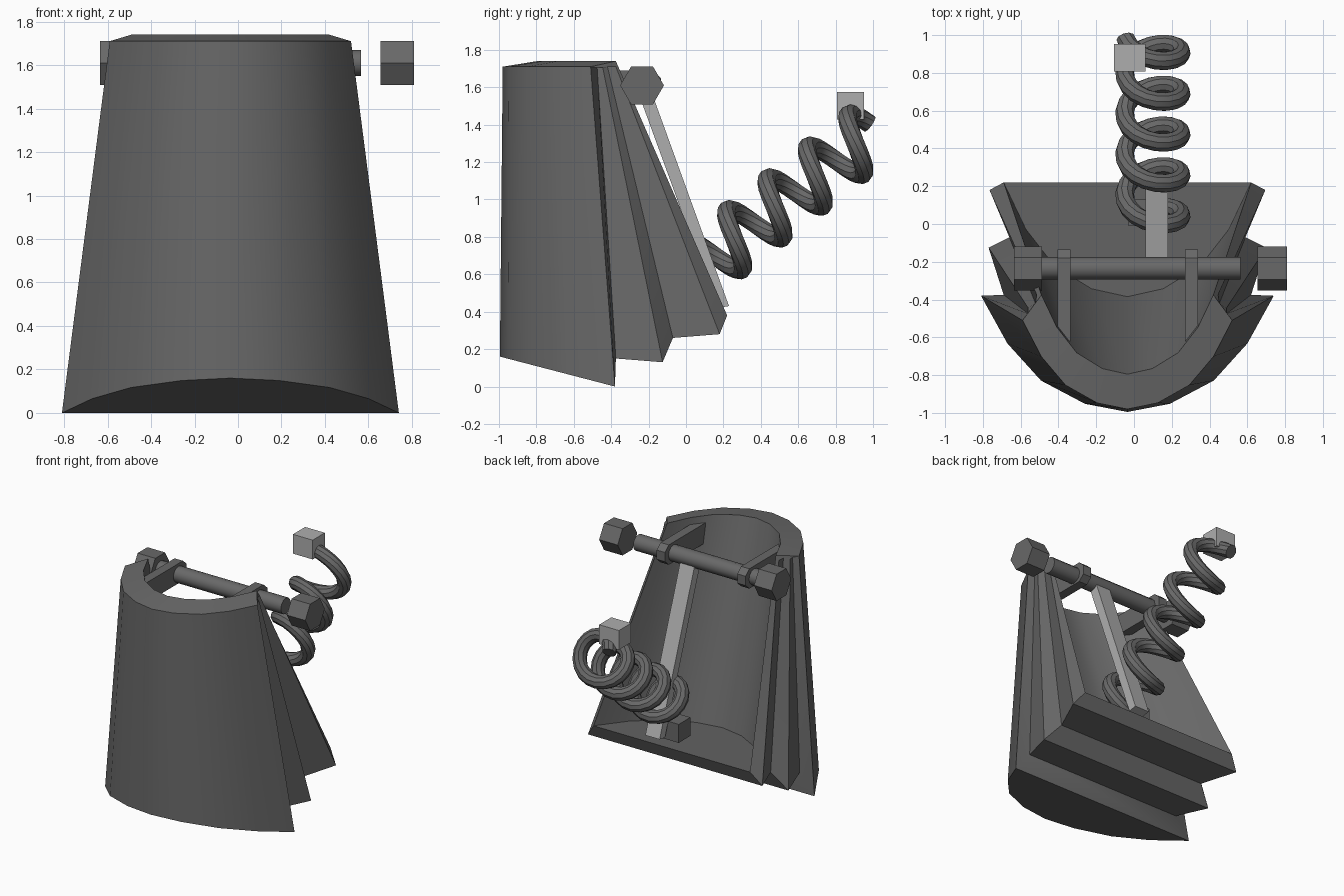
import bpy, bmesh, math
from mathutils import Vector

cube = bpy.data.objects.get("Cube")
if cube:
    bpy.data.objects.remove(cube, do_unlink=True)


def material(name, value):
    m = bpy.data.materials.new(name)
    m.use_nodes = True
    col = (value, value, value, 1)
    m.diffuse_color = col
    m.node_tree.nodes["Principled BSDF"].inputs["Base Color"].default_value = col
    return m


DARK = material("dark grey", 0.14)
LIGHT = material("light grey", 0.42)


def finish(bm, name, mat, smooth=False):
    bmesh.ops.recalc_face_normals(bm, faces=bm.faces)
    me = bpy.data.meshes.new(name)
    bm.to_mesh(me)
    bm.free()
    ob = bpy.data.objects.new(name, me)
    bpy.context.collection.objects.link(ob)
    me.materials.append(mat)
    if smooth:
        bpy.ops.object.select_all(action='DESELECT')
        ob.select_set(True)
        bpy.context.view_layer.objects.active = ob
        bpy.ops.object.shade_smooth_by_angle(angle=math.radians(35))
    return ob


def prism(name, profile, x0, x1, mat, smooth=False):
    """Extrude a (y, z) profile along x."""
    bm = bmesh.new()
    a = [bm.verts.new((x0, y, z)) for y, z in profile]
    b = [bm.verts.new((x1, y, z)) for y, z in profile]
    bm.faces.new(a)
    bm.faces.new(b)
    n = len(a)
    for i in range(n):
        j = (i + 1) % n
        bm.faces.new((a[i], a[j], b[j], b[i]))
    return finish(bm, name, mat, smooth)


def ngon(n, r, y, z):
    return [(y + r * math.cos(2 * math.pi * i / n), z + r * math.sin(2 * math.pi * i / n))
            for i in range(n)]


def box(y, z, s):
    return [(y - s, z - s), (y + s, z - s), (y + s, z + s), (y - s, z + s)]


# Pleated hollow shell: curved front, two notched sides, sloping floor, open back
CX = -0.035
HALF = [(1, 0), (0.82, 0.41), (0.59, 0.73), (0.29, 0.93)]
UNIT = [(-u, v) for u, v in HALF] + [(0, 1)] + HALF[::-1]

bm = bmesh.new()


def arc(hw, y0, y1, z0, z1):
    return [bm.verts.new((CX + u * hw, y0 + (y1 - y0) * v, z0 + (z1 - z0) * v))
            for u, v in UNIT]


out_b = arc(0.775, -0.38, -0.995, 0.0, 0.16)
out_t = arc(0.555, -0.51, -0.98, 1.71, 1.71)
in_b = arc(0.655, 0.22, -0.385, 0.38, 0.31)
in_t = arc(0.455, -0.375, -0.795, 1.74, 1.74)

for i in range(len(UNIT) - 1):
    bm.faces.new((out_b[i], out_b[i + 1], out_t[i + 1], out_t[i]))
    bm.faces.new((in_b[i], in_b[i + 1], in_t[i + 1], in_t[i]))
    bm.faces.new((out_t[i], out_t[i + 1], in_t[i + 1], in_t[i]))
bm.faces.new(out_b)
bm.faces.new(in_b)

# Pleat edges: half width, y, z at the bottom and at the top
PLEATS = [((0.655, -0.375, 0.15), (0.525, -0.475, 1.705)),
          ((0.735, -0.125, 0.13), (0.525, -0.445, 1.705)),
          ((0.625, -0.07, 0.26), (0.487, -0.42, 1.71)),
          ((0.73, 0.18, 0.28), (0.48, -0.375, 1.71))]
chains = []
for side, end in ((-1, 0), (1, -1)):
    low, high = [out_b[end]], [out_t[end]]
    for b, t in PLEATS:
        low.append(bm.verts.new((CX + side * b[0], b[1], b[2])))
        high.append(bm.verts.new((CX + side * t[0], t[1], t[2])))
    low.append(in_b[end])
    high.append(in_t[end])
    for i in range(len(low) - 1):
        bm.faces.new((low[i], low[i + 1], high[i + 1], high[i]))
    bm.faces.new(high)
    chains.append(low)
# Stepped underside running straight across
l, r = chains
for i in range(len(l) - 1):
    bm.faces.new((l[i], l[i + 1], r[i + 1], r[i]))
finish(bm, "pleated_shell", DARK, True)

# Cross bar with hexagonal knobs
BY, BZ = -0.235, 1.61
prism("cross_bar", ngon(12, 0.06, BY, BZ), -0.50, 0.565, DARK, True)
prism("right_knob", ngon(6, 0.117, BY, BZ), -0.635, -0.487, DARK)
prism("left_knob", ngon(6, 0.117, BY, BZ), 0.655, 0.81, DARK)

# Brackets holding the bar
BRACKET = [(-0.62, 1.54), (-0.18, 1.54), (-0.135, 1.58), (-0.135, 1.65),
           (-0.18, 1.69), (-0.62, 1.69)]
prism("right_bracket", BRACKET, -0.405, -0.335, DARK)
prism("left_bracket", BRACKET, 0.27, 0.34, DARK)

# Hanging strap
prism("strap", [(0.165, 0.42), (0.23, 0.43), (-0.19, 1.59), (-0.255, 1.57)],
      0.06, 0.18, LIGHT)

# Coil spring along a slanted axis
START, END, STEP = -475, 1080 + 170, 20
PITCH = Vector((0, 0.216, 0.17))
NORMAL = Vector((0, -0.62, 0.785))
CENTRE = Vector((0.1, 0.26, 0.785))
R, TUBE, SIDES = 0.15, 0.05, 10


def helix(deg):
    a = math.radians(deg)
    return (CENTRE + PITCH * (deg / 360)
            + R * (math.cos(a) * Vector((1, 0, 0)) + math.sin(a) * NORMAL))


axis = PITCH.normalized()
bm = bmesh.new()
rings = []
for deg in range(START, END + 1, STEP):
    p = helix(deg)
    tangent = (helix(deg + 1) - helix(deg - 1)).normalized()
    u = tangent.cross(axis).normalized()
    v = tangent.cross(u)
    rings.append([bm.verts.new(p + TUBE * (math.cos(t) * u + math.sin(t) * v))
                  for t in (2 * math.pi * k / SIDES for k in range(SIDES))])
for a, b in zip(rings, rings[1:]):
    for k in range(SIDES):
        m = (k + 1) % SIDES
        bm.faces.new((a[k], a[m], b[m], b[k]))
bm.faces.new(rings[0])
bm.faces.new(rings[-1])
finish(bm, "coil_spring", DARK, True)

# Blocks at both ends of the spring
prism("spring_base_block", box(0.06, 0.46, 0.07), -0.03, 0.11, DARK)
prism("spring_tip_block", box(0.88, 1.502, 0.073), -0.105, 0.06, LIGHT)
